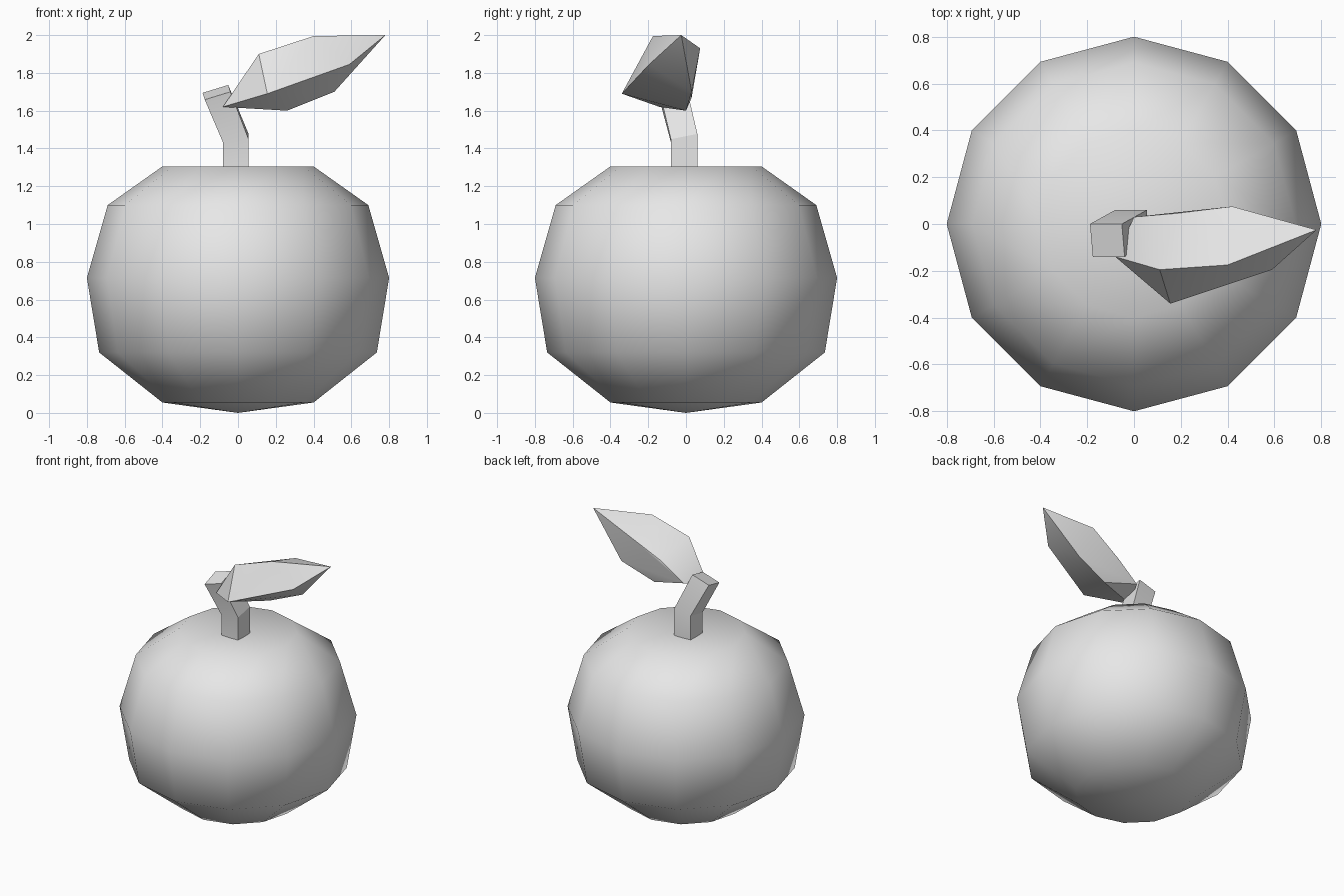
import bpy
import bmesh
import math
from mathutils import Vector

cube = bpy.data.objects.get("Cube")
if cube:
    bpy.data.objects.remove(cube, do_unlink=True)

# One plain grey for every part
grey = bpy.data.materials.new("plain_grey")
grey.use_nodes = True
colour = (0.8, 0.8, 0.8, 1.0)
grey.diffuse_color = colour
grey.node_tree.nodes["Principled BSDF"].inputs["Base Color"].default_value = colour


def finish(name, bm, sharp_angle):
    """Turn a bmesh into a shaded, coloured object."""
    bmesh.ops.recalc_face_normals(bm, faces=bm.faces)
    mesh = bpy.data.meshes.new(name)
    bm.to_mesh(mesh)
    bm.free()
    mesh.materials.append(grey)
    obj = bpy.data.objects.new(name, mesh)
    bpy.context.collection.objects.link(obj)
    bpy.ops.object.select_all(action='DESELECT')
    obj.select_set(True)
    bpy.context.view_layer.objects.active = obj
    bpy.ops.object.shade_smooth_by_angle(angle=math.radians(sharp_angle))
    return obj


def bridge(bm, lower, upper):
    """Join two rings of equal length with quads."""
    n = len(lower)
    for i in range(n):
        j = (i + 1) % n
        bm.faces.new((lower[i], lower[j], upper[j], upper[i]))


def cap(bm, ring, tip):
    """Close a ring with a fan to one point."""
    for i, v in enumerate(ring):
        bm.faces.new((v, ring[(i + 1) % len(ring)], tip))


# Fruit: twelve-sided turned profile of (radius, height)
SIDES = 12
profile = [(0.4, 0.055), (0.735, 0.32), (0.8, 0.715), (0.69, 1.1), (0.4, 1.305)]
bm = bmesh.new()
rings = []
for r, z in profile:
    angles = [math.tau * i / SIDES for i in range(SIDES)]
    rings.append([bm.verts.new((r * math.cos(a), r * math.sin(a), z)) for a in angles])
for lower, upper in zip(rings, rings[1:]):
    bridge(bm, lower, upper)
cap(bm, rings[0], bm.verts.new((0, 0, 0)))
cap(bm, rings[-1], bm.verts.new((0, 0, 1.275)))
finish("fruit_body", bm, 180)

# Stem: square section, bent once; each ring is a centre plus two half-axes
stem_rings = [
    ((-0.012, -0.01, 1.25), (0.068, 0, 0), (0, 0.07, 0)),
    ((-0.012, -0.01, 1.455), (0.068, 0, 0.008), (0, 0.07, 0.014)),
    ((-0.114, -0.07, 1.697), (0.068, 0, 0.021), (-0.006, 0.07, 0.018)),
]
bm = bmesh.new()
rings = []
for centre, across, depth in stem_rings:
    c, a, d = Vector(centre), Vector(across), Vector(depth)
    rings.append([bm.verts.new(p) for p in (c - a - d, c + a - d, c + a + d, c - a + d)])
for lower, upper in zip(rings, rings[1:]):
    bridge(bm, lower, upper)
bm.faces.new(rings[0])
bm.faces.new(rings[-1])
finish("stem", bm, 20)

# Leaf: faceted solid, two four-point sections between a blunt base and a tip
leaf_base = [(-0.08, -0.14, 1.62), (0, 0.03, 1.67)]
leaf_inner = [(0.11, -0.195, 1.9), (0.155, -0.34, 1.69), (0.26, 0, 1.6), (0.18, 0.045, 1.8)]
leaf_outer = [(0.4, -0.175, 1.995), (0.59, -0.195, 1.845), (0.51, 0.03, 1.7), (0.42, 0.075, 1.93)]
leaf_tip = [(0.78, -0.025, 2.0)]
bm = bmesh.new()
for p in leaf_base + leaf_inner + leaf_outer + leaf_tip:
    bm.verts.new(p)
hull = bmesh.ops.convex_hull(bm, input=bm.verts)
loose = [v for v in bm.verts if not v.link_faces]
bmesh.ops.delete(bm, geom=loose, context='VERTS')
finish("leaf", bm, 35)
